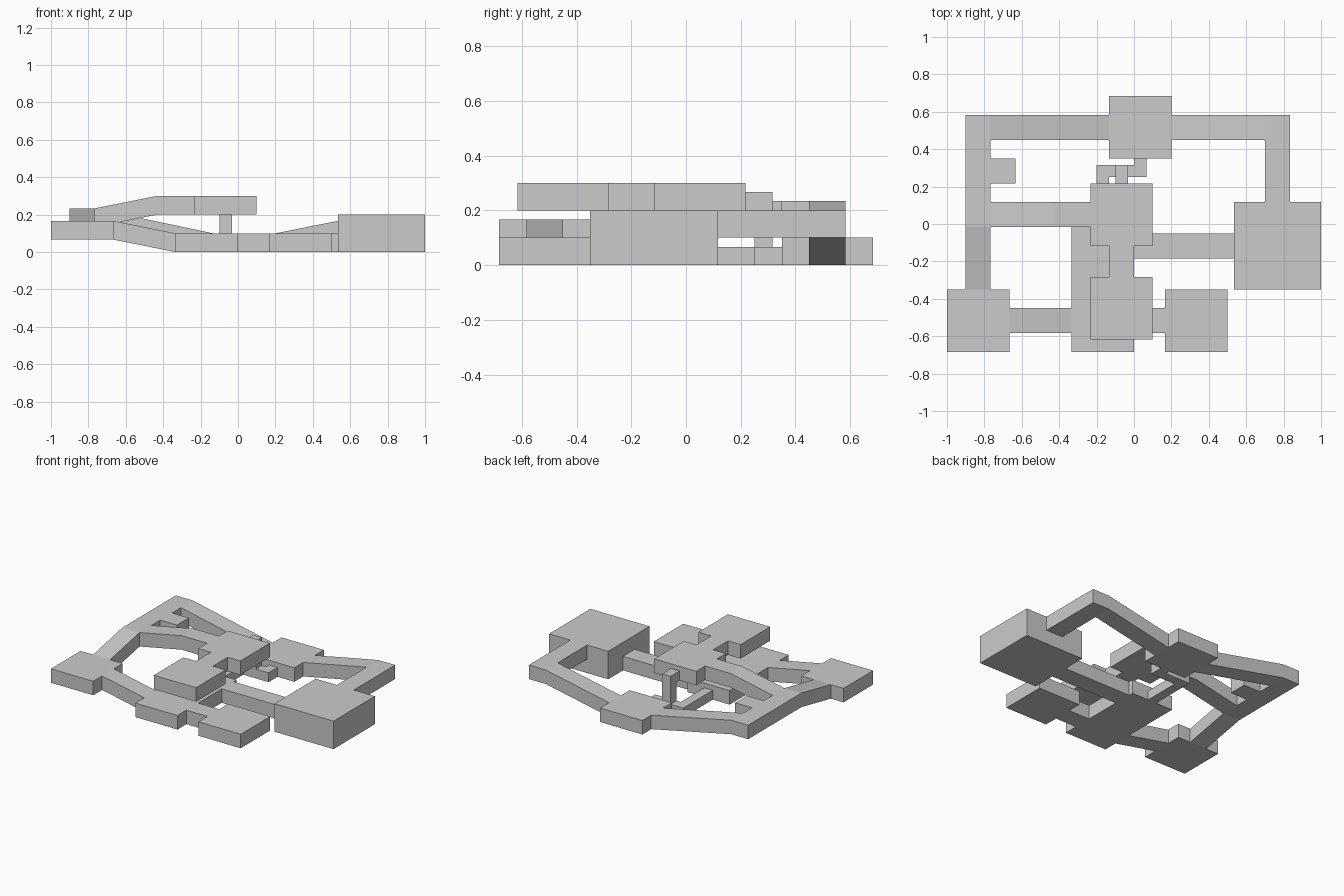
import bpy

if "Cube" in bpy.data.objects:
    bpy.data.objects.remove(bpy.data.objects["Cube"])

U = 1 / 30      # layout grid step
Y0 = 20.5       # grid row that lies on y = 0
H = 3           # standard slab height in grid steps


def block(name, x, y, z, h=H, rise=0, axis=0):
    """Box over grid ranges x and y with base z; the far end along axis is lifted by rise."""
    verts = []
    for k in (0, h):
        for i, j in ((0, 0), (1, 0), (1, 1), (0, 1)):
            lift = rise * (i, j)[axis]
            verts.append((x[i] * U, (y[j] - Y0) * U, (z + k + lift) * U))
    faces = [(3, 2, 1, 0), (4, 5, 6, 7)]
    faces += [(i, (i + 1) % 4, (i + 1) % 4 + 4, i + 4) for i in range(4)]
    mesh = bpy.data.meshes.new(name)
    mesh.from_pydata(verts, [], faces)
    bpy.context.collection.objects.link(bpy.data.objects.new(name, mesh))


# Ground-level rooms
block("large_right_room", (16, 30), (10, 24), 0, 6)
block("back_room", (-4, 6), (31, 41), 0)
block("central_lower_room", (-10, 0), (0, 20), 0)
block("front_right_room", (5, 15), (0, 10), 0)
block("front_left_room", (-30, -20), (0, 10), 2)

# Upper rooms and the neck between them
block("upper_front_room", (-7, 3), (2, 12), 6)
block("upper_neck", (-4, 0), (12, 17), 6)
block("upper_back_room", (-7, 3), (17, 27), 6)

# Level corridors
block("front_corridor", (0, 5), (3, 7), 0)
block("middle_corridor", (0, 16), (15, 19), 0)
block("right_corridor", (21, 25), (24, 38), 3)
block("left_corridor", (-27, -23), (20, 38), 4)
block("left_alcove", (-23, -19), (27, 31), 4)
block("upper_corridor", (-13, -7), (20, 24), 6)

# Sloping corridors
block("back_right_ramp", (6, 21), (34, 38), 0, rise=3)
block("back_left_ramp", (-23, -4), (34, 38), 4, rise=-4)
block("upper_ramp", (-23, -13), (20, 24), 4, rise=2)
block("left_ramp", (-27, -23), (10, 20), 2, rise=2, axis=1)
block("front_left_ramp", (-20, -10), (3, 7), 2, rise=-2)

# Narrow crawlway with a vertical shaft up to the upper room
block("crawlway_entry", (-6, -4), (20, 30), 0, 2)
block("crawlway_cross", (-4, 2), (28, 30), 0, 2)
block("crawlway_exit", (0, 2), (30, 31), 0, 2)
block("shaft", (-3, -1), (28, 30), 2, 6)
block("shaft_link", (-3, -1), (27, 28), 6, 2)
